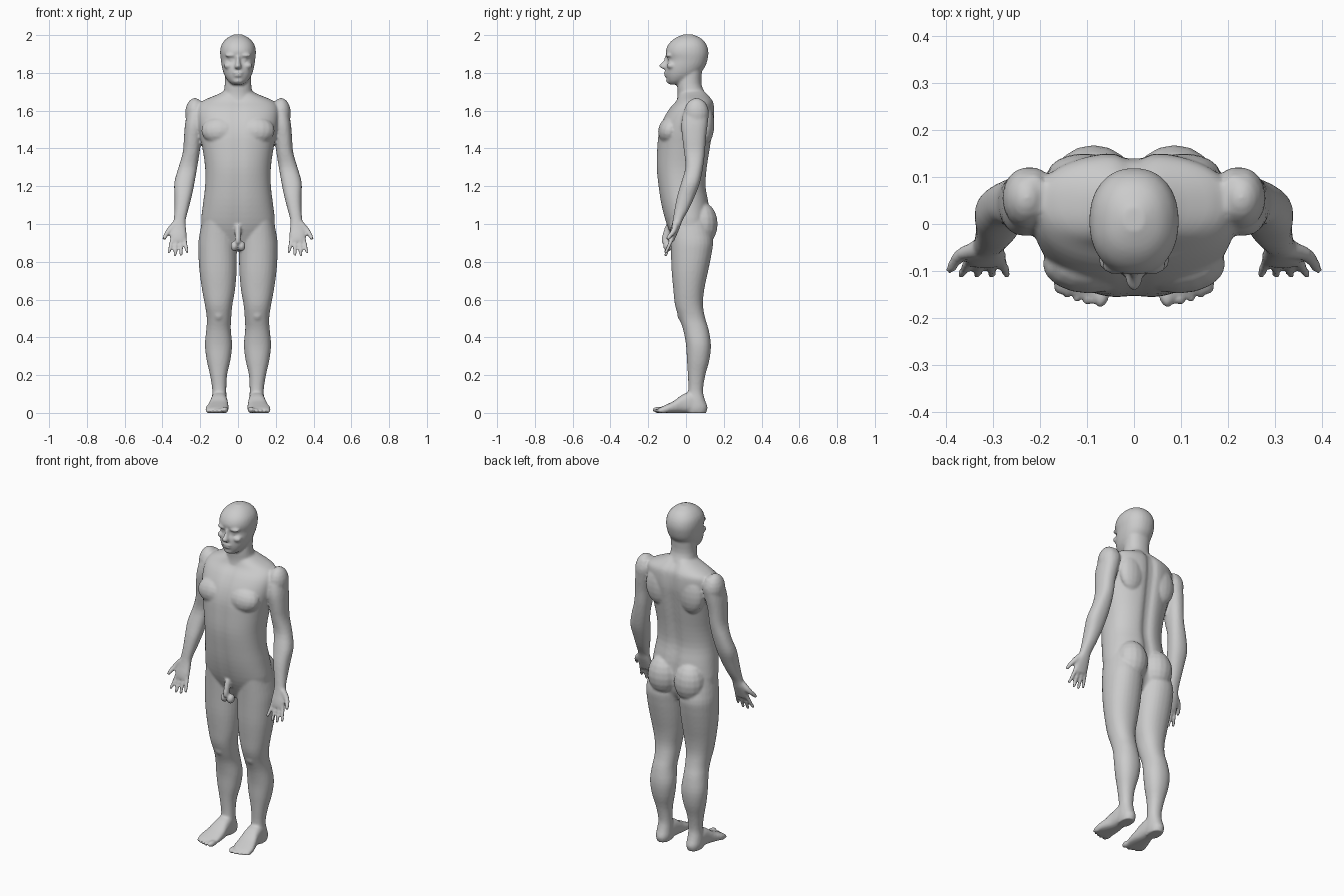
import bpy, bmesh, math
from mathutils import Matrix

bm = bmesh.new()


def skin(rings):
    """Close a stack of equal rings of points into a solid."""
    rings = [[bm.verts.new(co) for co in ring] for ring in rings]
    n = len(rings[0])
    for a, b in zip(rings, rings[1:]):
        for k in range(n):
            j = (k + 1) % n
            bm.faces.new((a[k], a[j], b[j], b[k]))
    bm.faces.new(rings[0][::-1])
    bm.faces.new(rings[-1])


def spline(rows, steps):
    """Catmull-Rom interpolation through rows of numbers."""
    out = []
    for i in range(len(rows) - 1):
        p0, p1 = rows[max(i - 1, 0)], rows[i]
        p2, p3 = rows[i + 1], rows[min(i + 2, len(rows) - 1)]
        for k in range(steps):
            t = k / steps
            out.append([0.5 * (2 * b + (c - a) * t + (2 * a - 5 * b + 4 * c - d) * t * t
                               + (3 * b - a - 3 * c + d) * t ** 3)
                        for a, b, c, d in zip(p0, p1, p2, p3)])
    return out + [list(rows[-1])]


def loft(rows, side=1, axis='z', power=2.2, front=0.0, back=0.0, n=28, steps=3):
    """Skin rings of (position, x0, x1, v0, v1); front/back cut a midline groove."""
    rings = []
    for p, x0, x1, v0, v1 in spline(rows, steps):
        ring = []
        for k in range(n):
            a = math.tau * (k + 0.5) / n
            c, s = math.cos(a), math.sin(a)
            x = (x0 + x1) / 2 + (x1 - x0) / 2 * math.copysign(abs(c) ** (2 / power), c)
            v = (v0 + v1) / 2 + (v1 - v0) / 2 * math.copysign(abs(s) ** (2 / power), s)
            v += (front if s < 0 else -back) * math.exp(-(x / 0.03) ** 2)
            ring.append((x * side, v, p) if axis == 'z' else (x * side, p, v))
        rings.append(ring)
    skin(rings)


def sym(rows):
    """Rows of (z, half width, front y, back y) to full rings."""
    return [(z, -w, w, f, b) for z, w, f, b in rows]


def blob(center, radii, tilt=0.0, yaw=0.0, n=16, m=10):
    """Ellipsoid."""
    mat = (Matrix.Translation(center) @ Matrix.Rotation(yaw, 4, 'Z')
           @ Matrix.Rotation(tilt, 4, 'X') @ Matrix.Diagonal((*radii, 1)))
    rings = []
    for i in range(m + 1):
        e = math.pi * (min(max(i, 0.15), m - 0.15) / m - 0.5)
        rings.append([(mat @ Matrix.Translation((
            math.cos(e) * math.cos(math.tau * k / n),
            math.cos(e) * math.sin(math.tau * k / n), math.sin(e)))).translation
            for k in range(n)])
    skin(rings)


def finger(points, r0, r1, side):
    """Chain of overlapping balls along a bent path."""
    pts = spline(points, 5)
    for i, p in enumerate(pts):
        r = r0 + (r1 - r0) * i / (len(pts) - 1)
        blob((p[0] * side, p[1], p[2]), (r, r, r), n=10, m=6)


# torso
loft(sym([(0.86, .09, -.04, .09), (0.92, .17, -.07, .12), (1.0, .195, -.105, .13),
          (1.1, .186, -.132, .125), (1.2, .174, -.148, .108), (1.3, .174, -.158, .115),
          (1.4, .188, -.155, .13), (1.48, .204, -.147, .142), (1.55, .215, -.125, .152),
          (1.61, .215, -.09, .152), (1.65, .19, -.055, .145), (1.685, .11, -.04, .12),
          (1.71, .06, -.03, .10)]), power=2.3, front=.006, back=.018, n=64)
# neck
loft(sym([(1.60, .10, -.06, .12), (1.68, .08, -.045, .105), (1.74, .07, -.046, .082),
          (1.81, .07, -.03, .085)]))
# head
loft(sym([(1.738, .028, -.085, -.03), (1.757, .052, -.098, .01), (1.79, .073, -.108, .065),
          (1.83, .085, -.108, .10), (1.87, .091, -.098, .114), (1.91, .095, -.108, .119),
          (1.95, .087, -.094, .108), (1.983, .06, -.06, .08), (2.003, .022, -.015, .035)]))
# nose, lips and chin
loft(sym([(1.888, .009, -.112, -.08), (1.86, .011, -.122, -.08), (1.838, .017, -.143, -.08),
          (1.824, .018, -.13, -.08), (1.819, .008, -.115, -.08)]))
blob((0, -.105, 1.800), (.027, .014, .007))
blob((0, -.103, 1.786), (.023, .014, .007))
blob((0, -.086, 1.758), (.03, .02, .016))
# groin
loft(sym([(0.895, .012, -.125, -.098), (0.92, .015, -.13, -.09), (0.99, .016, -.11, -.07)]))

for s in (1, -1):
    # brow, cheek, eye and groin
    blob((s * .036, -.090, 1.893), (.034, .018, .010))
    blob((s * .050, -.078, 1.838), (.026, .024, .018))
    blob((s * .035, -.084, 1.870), (.014, .014, .010))
    blob((s * .019, -.095, .883), (.021, .026, .028))
    # chest, shoulder, back and seat muscles
    blob((s * .095, -.085, 1.495), (.10, .062, .075), tilt=-.25)
    blob((s * .228, .055, 1.585), (.052, .066, .082))
    blob((s * .105, .105, 1.53), (.08, .045, .11))
    blob((s * .086, .085, 1.0), (.09, .083, .115))
    # leg
    loft([(1.04, .03, .185, -.09, .11), (.92, .008, .208, -.083, .142), (.85, .006, .21, -.08, .137),
          (.75, .007, .204, -.076, .117), (.65, .016, .19, -.067, .096), (.57, .03, .175, -.058, .09),
          (.5, .036, .165, -.036, .102), (.44, .038, .168, -.015, .12), (.36, .031, .175, 0, .132),
          (.28, .04, .166, .005, .124), (.2, .058, .148, .01, .102), (.12, .062, .136, .012, .09),
          (.07, .06, .14, 0, .1), (.03, .058, .142, -.01, .114), (-.001, .064, .136, 0, .106)], s)
    # kneecap
    blob((s * .102, -.012, .525), (.036, .035, .045))
    # foot
    loft([(.08, .066, .134, 0, .08), (.03, .058, .142, -.001, .11), (-.02, .054, .148, -.001, .096),
          (-.06, .05, .16, -.001, .066), (-.1, .05, .172, -.001, .046),
          (-.135, .056, .17, -.001, .03), (-.148, .062, .16, .003, .022)], s, 'y', 2.6)
    # toes
    for x, tip, r in ((.068, -.178, .017), (.096, -.176, .012), (.118, -.17, .0115),
                      (.139, -.162, .011), (.159, -.15, .0105)):
        blob((s * x, tip + .032, r - .001), (r, .033, r), yaw=s * .12)
    # arm and palm
    loft([(1.65, .19, .24, .02, .10), (1.60, .17, .266, -.01, .12), (1.53, .18, .28, -.025, .115),
          (1.46, .194, .286, -.02, .106), (1.38, .203, .292, -.01, .1), (1.30, .216, .315, -.003, .09),
          (1.22, .23, .337, -.025, .074), (1.15, .244, .336, -.046, .048), (1.08, .262, .336, -.06, .016),
          (1.02, .277, .341, -.07, -.018), (.98, .275, .354, -.079, -.033),
          (.94, .272, .36, -.09, -.05), (.908, .278, .353, -.095, -.064)], s, power=2.3)
    # fingers
    for x0, x1, tip in ((.284, .270, .855), (.305, .301, .838), (.326, .334, .836), (.346, .366, .85)):
        finger([(x0, -.07, .935), ((x0 + x1) / 2, -.088, .89), (x1, -.107, tip)], .0125, .0095, s)
    # thumb
    finger([(.335, -.055, .995), (.368, -.066, .962), (.390, -.096, .925)], .02, .0105, s)

# fuse all parts into one smooth skin
mesh = bpy.data.meshes.new("body")
bm.to_mesh(mesh)
bm.free()
body = bpy.data.objects.new("body", mesh)
bpy.context.collection.objects.link(body)
fuse = body.modifiers.new("fuse", 'REMESH')
fuse.mode = 'VOXEL'
fuse.voxel_size = 0.007
fuse.use_smooth_shade = True
soft = body.modifiers.new("soften", 'SMOOTH')
soft.factor = 0.5
soft.iterations = 4
